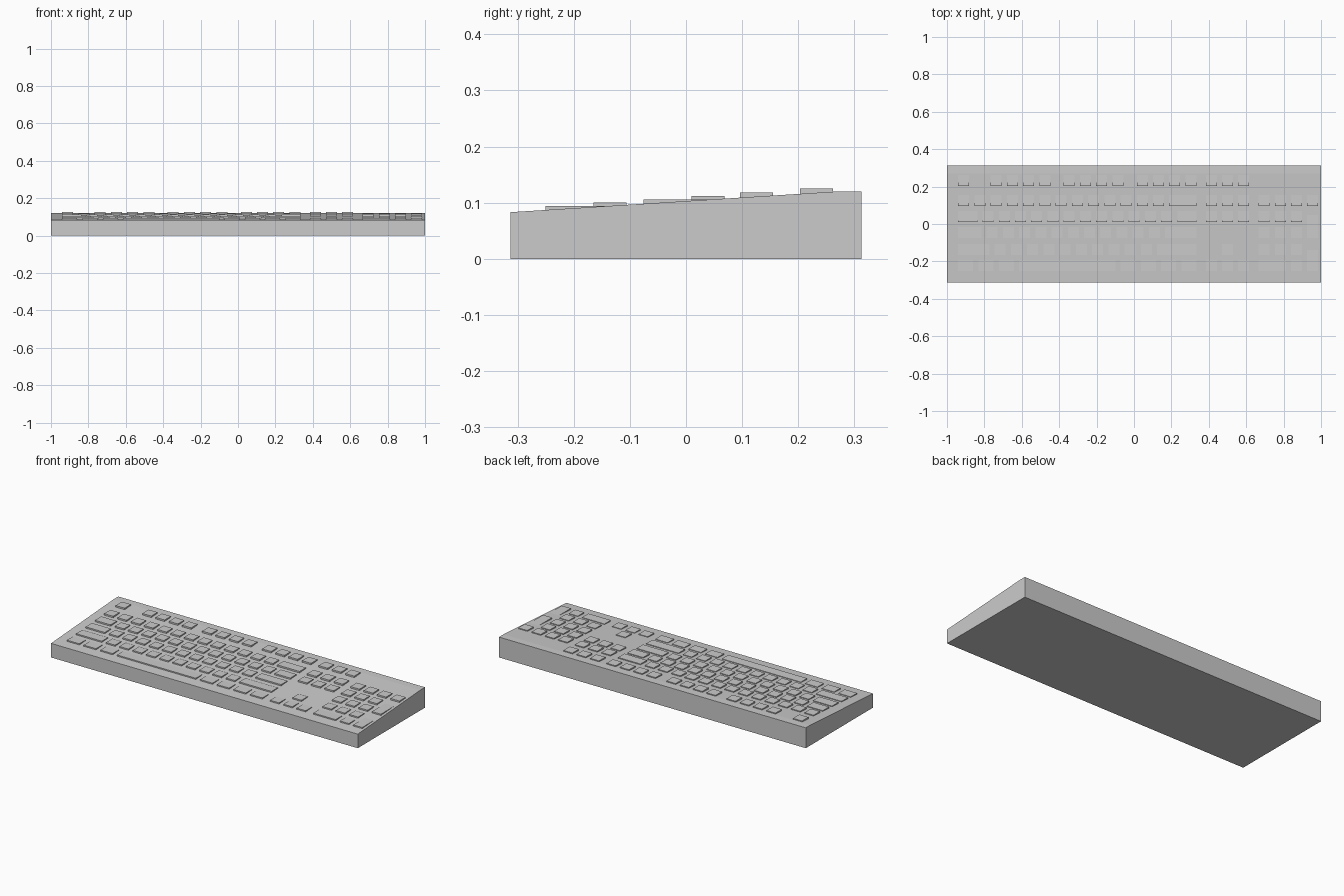
import bpy
import bmesh

cube = bpy.data.objects.get("Cube")
if cube:
    bpy.data.objects.remove(cube, do_unlink=True)

grey = bpy.data.materials.new("plain_grey")
grey.use_nodes = True
COLOUR = (0.6, 0.6, 0.6, 1)
grey.diffuse_color = COLOUR
grey.node_tree.nodes["Principled BSDF"].inputs["Base Color"].default_value = COLOUR

UNIT, GAP = 0.0868, 0.028      # key pitch and space between keys
LEFT = -0.94                   # left edge of the first key
NAV, PAD = 15.25, 18.5         # block offsets in key units


def finish(name, bm):
    bmesh.ops.recalc_face_normals(bm, faces=bm.faces)
    mesh = bpy.data.meshes.new(name)
    bm.to_mesh(mesh)
    bm.free()
    mesh.materials.append(grey)
    obj = bpy.data.objects.new(name, mesh)
    bpy.context.collection.objects.link(obj)


def add_box(bm, x0, x1, y0, y1, z0, z1):
    verts = bmesh.ops.create_cube(bm, size=1)["verts"]
    for v in verts:
        v.co.x = x1 if v.co.x > 0 else x0
        v.co.y = y1 if v.co.y > 0 else y0
        v.co.z = z1 if v.co.z > 0 else z0


# Wedge-shaped case with a flat strip along the back
bm = bmesh.new()
profile = [(-0.313, 0), (0.313, 0), (0.313, 0.12), (0.27, 0.12), (-0.313, 0.083)]
side = bm.faces.new([bm.verts.new((-1, y, z)) for y, z in profile])
new = bmesh.ops.extrude_face_region(bm, geom=[side])["geom"]
bmesh.ops.translate(bm, vec=(2, 0, 0),
                    verts=[v for v in new if isinstance(v, bmesh.types.BMVert)])
finish("case", bm)


def run(start, widths):
    """Neighbouring keys as (start, width) pairs in key units."""
    keys = []
    for w in widths:
        keys.append((start, w))
        start += w
    return keys


three, four = [1] * 3, [1] * 4

# Row name, front edge, top height, keys
rows = [
    ("function_row", 0.203, 0.125,
     run(0, [1]) + run(2, four) + run(6.5, four) + run(11, four) + run(NAV, three)),
    ("number_row", 0.096, 0.118,
     run(0, [1] * 13 + [2]) + run(NAV, three) + run(PAD, four)),
    ("upper_letter_row", 0.01, 0.112,
     run(0, [1.5] + [1] * 12 + [1.5]) + run(NAV, three) + run(PAD, three)),
    ("home_row", -0.076, 0.106,
     run(0, [1.75] + [1] * 11 + [2.25]) + run(PAD, three)),
    ("lower_letter_row", -0.165, 0.1,
     run(0, [2.25] + [1] * 10 + [2.75]) + run(NAV + 1, [1]) + run(PAD, three)),
    ("space_bar_row", -0.25, 0.094,
     run(0, [1.25] * 3 + [6.25] + [1.25] * 4) + run(NAV, three) + run(PAD, [2, 1])),
]

# Double-height keys at the edge of the number pad
tall = {"home_row": "pad_plus_key", "space_bar_row": "pad_enter_key"}


def build_keys(name, front, top, keys, depth):
    bm = bmesh.new()
    for start, width in keys:
        x = LEFT + start * UNIT
        add_box(bm, x, x + width * UNIT - GAP, front, front + depth, top - 0.03, top)
    finish(name, bm)


for name, front, top, keys in rows:
    build_keys(name + "_keys", front, top, keys, UNIT - GAP)
    if name in tall:
        build_keys(tall[name], front, top, [(PAD + 3, 1)], 2 * UNIT - GAP)
